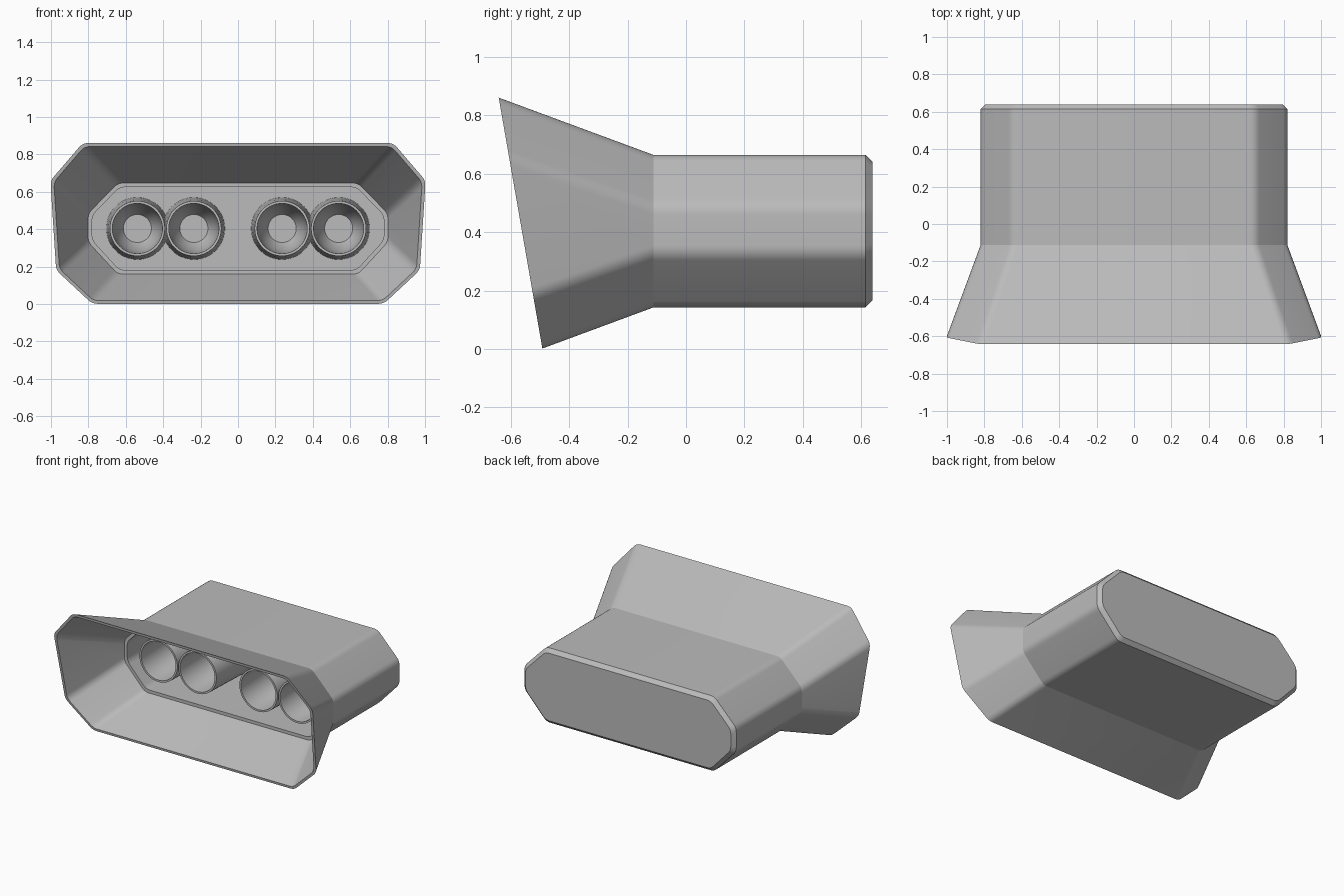
import bpy
import bmesh
from math import cos, sin, pi, radians
from mathutils import Vector

if "Cube" in bpy.data.objects:
    bpy.data.objects.remove(bpy.data.objects["Cube"])

grey = bpy.data.materials.new("plain grey")
grey.use_nodes = True
colour = (0.5, 0.5, 0.5, 1)
grey.diffuse_color = colour
grey.node_tree.nodes["Principled BSDF"].inputs["Base Color"].default_value = colour

MID_Z = 0.404
JOIN_Y = -0.112


def octagon(inset=0.0, flare=0.0, cut=0.03, steps=6):
    """Long octagon outline in x and z with softly rounded corners."""
    k = 0.414 * inset
    wide = 0.82 - inset + 0.37 * flare
    flat = 0.65 - k + 0.34 * flare
    low, high = 0.142 + inset - 0.37 * flare, 0.665 - inset + 0.37 * flare
    side_low, side_high = 0.325 + k - 0.35 * flare, 0.49 - k + 0.343 * flare
    half = [(flat, low), (wide, side_low), (wide, side_high), (flat, high)]
    pts = [Vector(p) for p in half + [(-x, z) for x, z in reversed(half)]]
    out = []
    for i, p in enumerate(pts):
        a = p + (pts[i - 1] - p).normalized() * cut
        b = p + (pts[(i + 1) % len(pts)] - p).normalized() * cut
        for s in range(steps + 1):
            t = s / steps
            out.append(a * (1 - t) ** 2 + p * 2 * t * (1 - t) + b * t * t)
    return out


def ring(y, inset=0.0):
    return [(p.x, y, p.y) for p in octagon(inset)]


def circle(x, y, r, n=48):
    return [(x + r * cos(2 * pi * i / n), y, MID_Z + r * sin(2 * pi * i / n))
            for i in range(n)]


def loft(name, rings, closed=False, angle=20):
    """Skin a series of rings, capping the ends or joining them in a loop."""
    bm = bmesh.new()
    loops = [[bm.verts.new(c) for c in r] for r in rings]
    pairs = list(zip(loops, loops[1:]))
    if closed:
        pairs.append((loops[-1], loops[0]))
    else:
        bm.faces.new(loops[0])
        bm.faces.new(loops[-1])
    for a, b in pairs:
        for i in range(len(a)):
            j = (i + 1) % len(a)
            bm.faces.new((a[i], a[j], b[j], b[i]))
    bmesh.ops.recalc_face_normals(bm, faces=bm.faces)
    mesh = bpy.data.meshes.new(name)
    bm.to_mesh(mesh)
    bm.free()
    mesh.materials.append(grey)
    mesh.shade_smooth()
    mesh.set_sharp_from_angle(angle=radians(angle))
    obj = bpy.data.objects.new(name, mesh)
    bpy.context.collection.objects.link(obj)
    return obj


def slanted_rim(inset):
    """Extend the flared outline forward until it meets the leaning rim plane."""
    rim = []
    for p, q in zip(octagon(inset), octagon(inset, 1.0)):
        v = q - p
        d = (0.38 + 0.174 * p.y) / (1 - 0.174 * v.y)
        rim.append((p.x + v.x * d, JOIN_Y - d, p.y + v.y * d))
    return rim


# Hollow housing with a chamfered back
loft("housing", [ring(0.6, 0.04), ring(JOIN_Y, 0.04), ring(JOIN_Y),
                 ring(0.615), ring(0.64, 0.025)])

# Flared hood with a leaning front rim
loft("hood", [ring(JOIN_Y), slanted_rim(0), slanted_rim(0.018),
              ring(JOIN_Y, 0.018)], closed=True)

# Two pairs of tapered tubes with narrowing bores
for side, sign in (("left", 1), ("right", -1)):
    for place, x in (("inner", 0.236), ("outer", 0.538)):
        cx = sign * x
        loft(f"{side}_{place}_tube",
             [circle(cx, 0.605, 0.166), circle(cx, JOIN_Y, 0.147),
              circle(cx, JOIN_Y, 0.134), circle(cx, 0.45, 0.115),
              circle(cx, 0.52, 0.075)], angle=35)
